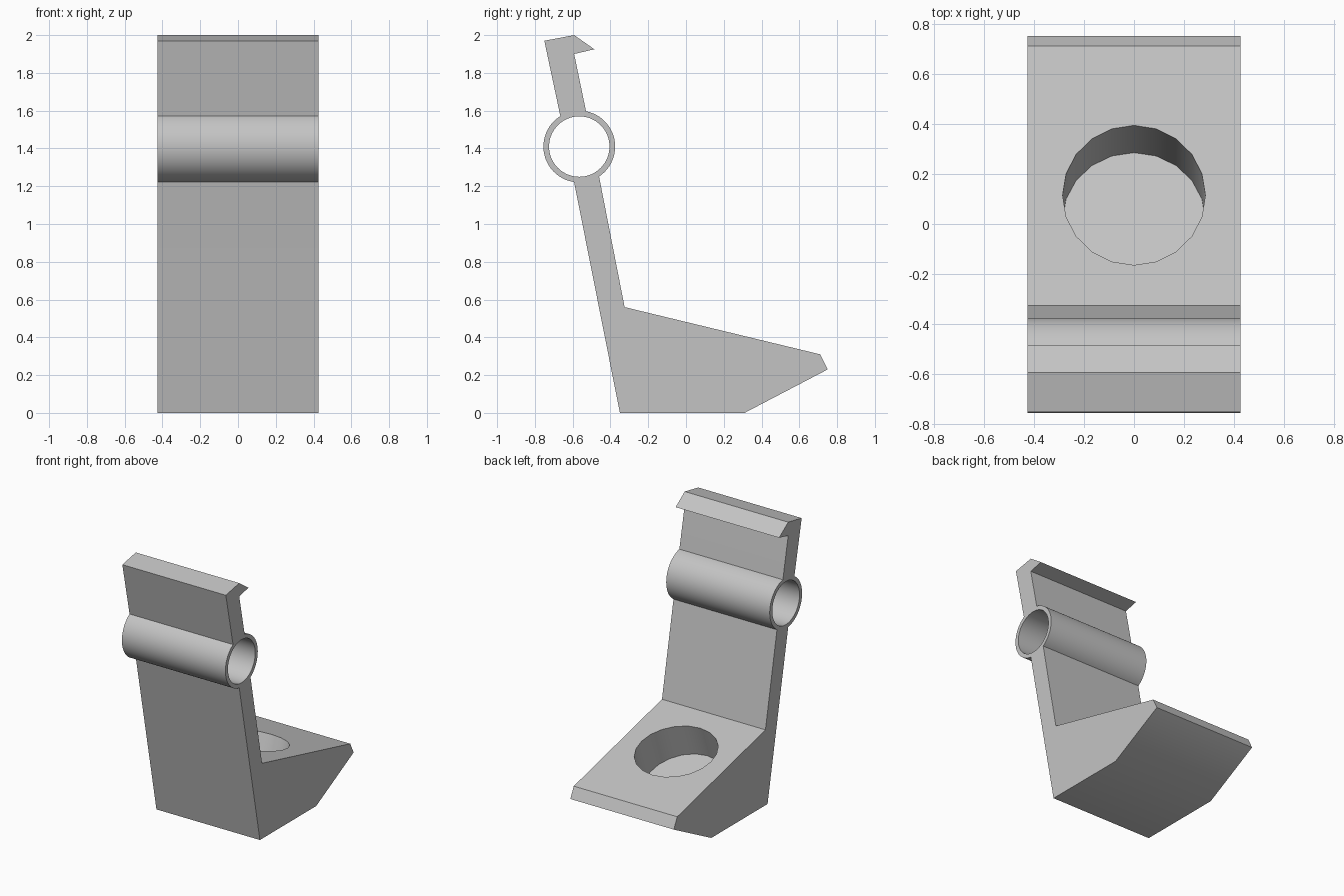
import bpy, bmesh, math
from mathutils import Matrix, Vector

if "Cube" in bpy.data.objects:
    bpy.data.objects.remove(bpy.data.objects["Cube"], do_unlink=True)

HALF = 0.425                          # half width of the bracket
TUBE = Vector((0, -0.565, 1.41))      # tube centre
R_OUT, R_IN = 0.19, 0.16

grey = bpy.data.materials.new("plain grey")
grey.use_nodes = True
grey.diffuse_color = (0.55, 0.55, 0.55, 1)
grey.node_tree.nodes["Principled BSDF"].inputs["Base Color"].default_value = grey.diffuse_color


def make(name, bm):
    bmesh.ops.recalc_face_normals(bm, faces=bm.faces)
    mesh = bpy.data.meshes.new(name)
    bm.to_mesh(mesh)
    bm.free()
    ob = bpy.data.objects.new(name, mesh)
    bpy.context.collection.objects.link(ob)
    mesh.materials.append(grey)
    return ob


def prism(name, profile):
    """Extrude a closed (y, z) profile across the width."""
    bm = bmesh.new()
    face = bm.faces.new([bm.verts.new((-HALF, y, z)) for y, z in profile])
    new = bmesh.ops.extrude_face_region(bm, geom=[face])["geom"]
    verts = [v for v in new if isinstance(v, bmesh.types.BMVert)]
    bmesh.ops.translate(bm, verts=verts, vec=(2 * HALF, 0, 0))
    return make(name, bm)


def cylinder(name, radius, depth, segments, matrix):
    bm = bmesh.new()
    bmesh.ops.create_cone(bm, cap_ends=True, segments=segments, radius1=radius,
                          radius2=radius, depth=depth, matrix=matrix)
    ob = make(name, bm)
    ob.hide_render = True
    return ob


def cut(ob, cutter):
    mod = ob.modifiers.new("cut", "BOOLEAN")
    mod.operation, mod.solver, mod.object = "DIFFERENCE", "EXACT", cutter
    bpy.context.view_layer.objects.active = ob
    bpy.ops.object.modifier_apply(modifier=mod.name)
    bpy.data.objects.remove(cutter, do_unlink=True)


def smooth(ob):
    bpy.ops.object.select_all(action="DESELECT")
    ob.select_set(True)
    bpy.context.view_layer.objects.active = ob
    bpy.ops.object.shade_smooth_by_angle(angle=math.radians(30))


# Wedge base, leaning back plate and hooked top as one profile
body = prism("bracket_body", [
    (-0.35, 0), (0.31, 0), (0.75, 0.23), (0.71, 0.31), (-0.325, 0.56),
    (-0.46, 1.25), (-0.53, 1.60), (-0.592, 1.90), (-0.485, 1.925),
    (-0.592, 2.0), (-0.75, 1.97), (-0.665, 1.57), (-0.592, 1.22)])

# Room for the tube through the back plate
across = Matrix.Translation(TUBE) @ Matrix.Rotation(math.pi / 2, 4, "Y")
cut(body, cylinder("tube_cutter", R_OUT - 0.004, 3 * HALF, 64, across))

# Tilted blind round pocket in the sloping base
tilt = Matrix.Rotation(math.radians(-20), 4, "X")
floor = Vector((0, 0.017, 0.185))
length = 0.7
pocket = Matrix.Translation(floor) @ tilt @ Matrix.Translation((0, 0, length / 2))
cut(body, cylinder("pocket_cutter", 0.285, length, 20, pocket))
smooth(body)

# Open tube
bm = bmesh.new()
n = 64
rings = []
for x, r in ((-HALF, R_OUT), (HALF, R_OUT), (HALF, R_IN), (-HALF, R_IN)):
    rings.append([bm.verts.new(TUBE + Vector((x, r * math.cos(a), r * math.sin(a))))
                  for a in (2 * math.pi * i / n for i in range(n))])
for k in range(4):
    p, q = rings[k], rings[(k + 1) % 4]
    for i in range(n):
        j = (i + 1) % n
        bm.faces.new((p[i], p[j], q[j], q[i]))
smooth(make("tube", bm))
